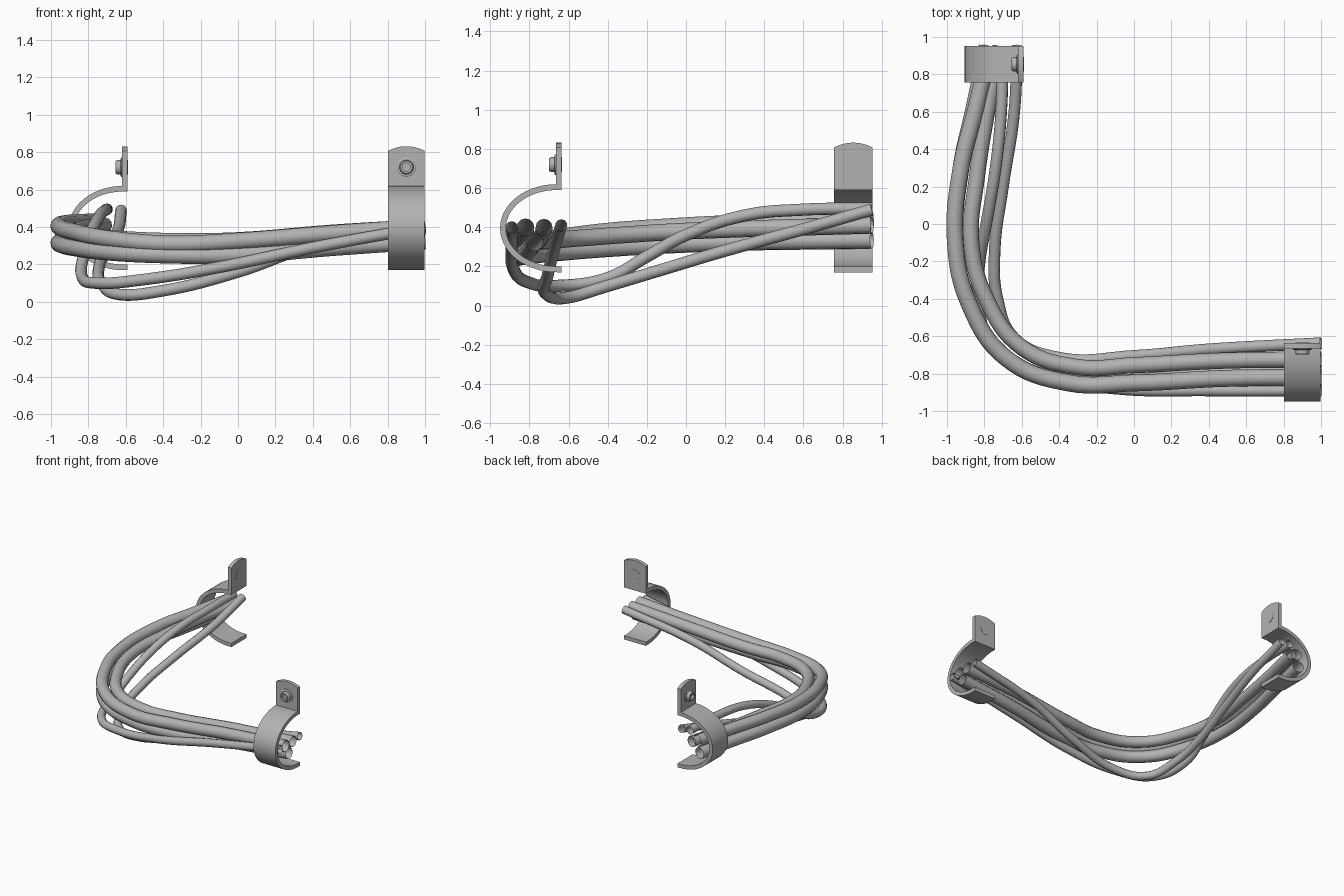
import bpy, bmesh, math
from mathutils import Vector

cube = bpy.data.objects.get("Cube")
if cube:
    bpy.data.objects.remove(cube, do_unlink=True)

grey = bpy.data.materials.new("plain grey")
grey.use_nodes = True
grey.diffuse_color = (0.45, 0.45, 0.45, 1)
grey.node_tree.nodes["Principled BSDF"].inputs["Base Color"].default_value = (0.45, 0.45, 0.45, 1)


def add_object(name, mesh, angle=30):
    ob = bpy.data.objects.new(name, mesh)
    bpy.context.collection.objects.link(ob)
    mesh.materials.clear()
    mesh.materials.append(grey)
    bpy.ops.object.select_all(action="DESELECT")
    ob.select_set(True)
    bpy.context.view_layer.objects.active = ob
    bpy.ops.object.shade_smooth_by_angle(angle=math.radians(angle))
    return ob


# Open-ended hose swept along a smooth path
def hose(name, radius, path):
    cu = bpy.data.curves.new(name, "CURVE")
    cu.dimensions = "3D"
    cu.bevel_depth = radius
    cu.bevel_resolution = 4
    cu.resolution_u = 8
    sp = cu.splines.new("BEZIER")
    sp.bezier_points.add(len(path) - 1)
    for bp, co in zip(sp.bezier_points, path):
        bp.co = co
        bp.handle_left_type = bp.handle_right_type = "AUTO"
    tmp = bpy.data.objects.new(name + "_path", cu)
    bpy.context.collection.objects.link(tmp)
    bpy.context.view_layer.update()
    deps = bpy.context.evaluated_depsgraph_get()
    mesh = bpy.data.meshes.new_from_object(tmp.evaluated_get(deps))
    bpy.data.objects.remove(tmp, do_unlink=True)
    add_object(name, mesh, 60)


hose("upper_outer_hose", 0.045, [
    (1, -.82, .40), (.5, -.825, .365), (0, -.85, .325), (-.35, -.85, .31), (-.68, -.72, .335),
    (-.88, -.43, .375), (-.955, -.1, .40), (-.925, .3, .42), (-.85, .6, .425), (-.765, .95, .43)])
hose("lower_outer_hose", 0.045, [
    (1, -.775, .325), (.5, -.80, .29), (0, -.845, .25), (-.35, -.845, .25), (-.68, -.72, .265),
    (-.88, -.43, .29), (-.955, -.1, .31), (-.925, .3, .325), (-.86, .6, .33), (-.785, .95, .335)])
hose("inner_hose", 0.043, [
    (1, -.725, .40), (.5, -.73, .37), (0, -.755, .33), (-.3, -.765, .325), (-.6, -.66, .335),
    (-.79, -.4, .355), (-.87, -.1, .375), (-.84, .25, .39), (-.785, .6, .40), (-.715, .95, .41)])
hose("long_thin_cable", 0.031, [
    (1, -.89, .40), (.4, -.89, .29), (-.1, -.88, .185), (-.5, -.81, .12), (-.75, -.67, .10),
    (-.835, -.4, .14), (-.825, -.2, .25), (-.79, 0, .36), (-.74, .3, .46), (-.71, .6, .49),
    (-.70, .95, .495)])
hose("short_thin_cable", 0.031, [
    (1, -.637, .41), (.4, -.67, .30), (0, -.705, .16), (-.4, -.715, .06), (-.64, -.61, .04),
    (-.73, -.4, .10), (-.745, -.15, .175), (-.70, .2, .28), (-.64, .6, .39), (-.625, .95, .49)])


# Solid made by pushing an outline from one side to the other
def slab(name, place, near, far):
    bm = bmesh.new()
    a = [bm.verts.new(place(*p)) for p in near]
    b = [bm.verts.new(place(*p)) for p in far]
    n = len(a)
    bm.faces.new(a)
    bm.faces.new(b)
    for i in range(n):
        j = (i + 1) % n
        bm.faces.new((a[i], a[j], b[j], b[i]))
    bmesh.ops.recalc_face_normals(bm, faces=bm.faces)
    mesh = bpy.data.meshes.new(name)
    bm.to_mesh(mesh)
    bm.free()
    return add_object(name, mesh)


# Stepped round part with its axis along the tab's thickness
def turned(name, place, u, z, rings, sides):
    bm = bmesh.new()
    loops = []
    for r, d in rings:
        loops.append([bm.verts.new(place(u + r * math.cos(math.tau * k / sides), d,
                                         z + r * math.sin(math.tau * k / sides)))
                      for k in range(sides)])
    for lo, hi in zip(loops, loops[1:]):
        for k in range(sides):
            j = (k + 1) % sides
            bm.faces.new((lo[k], lo[j], hi[j], hi[k]))
    bm.faces.new(loops[0])
    bm.faces.new(loops[-1])
    bmesh.ops.recalc_face_normals(bm, faces=bm.faces)
    mesh = bpy.data.meshes.new(name)
    bm.to_mesh(mesh)
    bm.free()
    add_object(name, mesh)


# Clamp: half-round band, upright tab and bolt (u = width, d = depth, z = height)
def clamp(prefix, place):
    width, back, thick, mid = 0.195, -0.635, 0.03, 0.395

    def arc(a, b):
        steps = 28
        return [(-0.66 + a * math.cos(t), mid + b * math.sin(t))
                for t in (math.pi / 2 + math.pi * k / steps for k in range(steps + 1))]

    outer = arc(0.29, 0.225)
    inner = arc(0.29 - thick, 0.225 - thick)
    band = ([(back, outer[0][1])] + outer + [(back, outer[-1][1]), (back, inner[-1][1])]
            + inner[::-1] + [(back, inner[0][1])])
    slab(prefix + "_band", place, [(0, d, z) for d, z in band],
         [(width, d, z) for d, z in band])

    # Tab with a gently arched top
    tab = [(0, 0.6), (width, 0.6)]
    for k in range(13):
        s = 1 - k / 6
        tab.append((width / 2 * (1 + s), 0.832 - 0.024 * s * s))
    slab(prefix + "_tab", place, [(u, back - thick, z) for u, z in tab],
         [(u, back, z) for u, z in tab])

    u, z, face = width / 2, 0.72, back - thick
    turned(prefix + "_washer", place, u, z,
           [(0.052, face + 0.01), (0.052, face - 0.004), (0.046, face - 0.008)], 24)
    turned(prefix + "_bolt_head", place, u, z,
           [(0.038, face), (0.038, face - 0.026), (0.033, face - 0.034),
            (0.022, face - 0.034), (0.022, face - 0.016)], 24)
    turned(prefix + "_bolt_end", place, u, z,
           [(0.038, back - 0.01), (0.038, back + 0.002)], 24)


clamp("left_clamp", lambda u, d, z: Vector((0.803 + u, d, z)))
clamp("back_clamp", lambda u, d, z: Vector((d + 0.045, 0.757 + u, z)))
